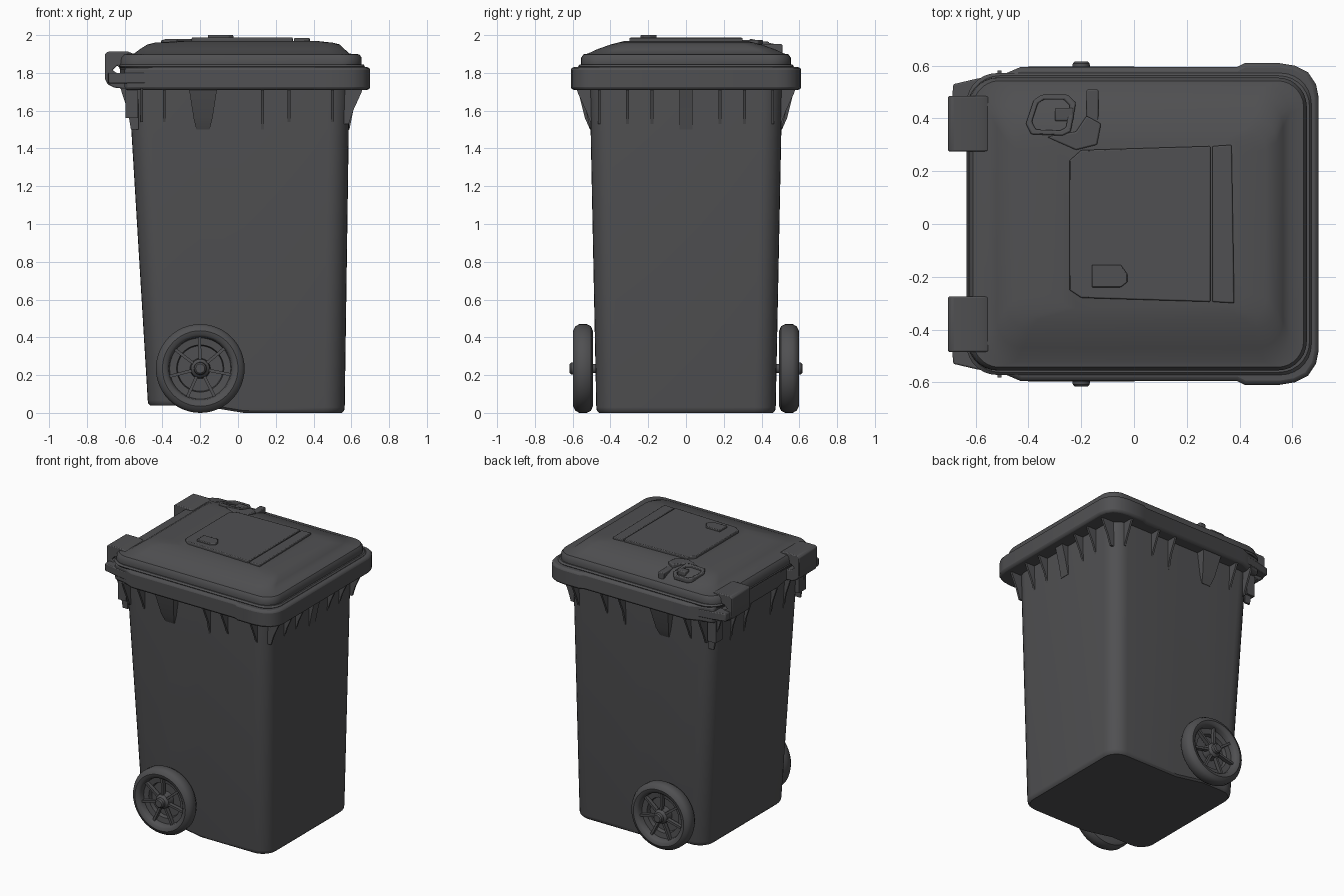
import bpy, bmesh, math
from mathutils import Vector, Matrix

if "Cube" in bpy.data.objects:
    bpy.data.objects.remove(bpy.data.objects["Cube"])

grey = bpy.data.materials.new("dark grey plastic")
grey.diffuse_color = (0.08, 0.08, 0.084, 1)
grey.use_nodes = True
grey.node_tree.nodes["Principled BSDF"].inputs["Base Color"].default_value = grey.diffuse_color


def finish(name, bm, bevel=0.0, angle=35):
    bmesh.ops.recalc_face_normals(bm, faces=bm.faces[:])
    me = bpy.data.meshes.new(name)
    bm.to_mesh(me)
    bm.free()
    me.materials.append(grey)
    ob = bpy.data.objects.new(name, me)
    bpy.context.collection.objects.link(ob)
    if bevel:
        m = ob.modifiers.new("bevel", 'BEVEL')
        m.width, m.segments, m.limit_method = bevel, 2, 'ANGLE'
    bpy.ops.object.select_all(action='DESELECT')
    ob.select_set(True)
    bpy.context.view_layer.objects.active = ob
    bpy.ops.object.shade_smooth_by_angle(angle=math.radians(angle))
    return ob


def loft(bm, rings):
    """Skin a list of equal-length closed rings and cap both ends."""
    vs = [[bm.verts.new(p) for p in r] for r in rings]
    n = len(vs[0])
    for a, b in zip(vs, vs[1:]):
        for i in range(n):
            j = (i + 1) % n
            bm.faces.new((a[i], a[j], b[j], b[i]))
    bm.faces.new(vs[0][::-1])
    bm.faces.new(vs[-1])


def prism(bm, pts, axis, a, b):
    """Extrude a 2D outline along an axis: x -> (y,z), y -> (x,z), z -> (x,y)."""
    def at(p, d):
        return {'x': (d, p[0], p[1]), 'y': (p[0], d, p[1]), 'z': (p[0], p[1], d)}[axis]
    loft(bm, [[at(p, a) for p in pts], [at(p, b) for p in pts]])


def rect(x0, x1, y0, y1):
    return [(x0, y0), (x1, y0), (x1, y1), (x0, y1)]


def rounded(x0, x1, hy, r, z, seg=7):
    out = []
    for k, (cx, cy) in enumerate([(x1 - r, hy - r), (x0 + r, hy - r),
                                  (x0 + r, r - hy), (x1 - r, r - hy)]):
        for i in range(seg + 1):
            t = math.pi / 2 * (k + i / seg)
            out.append((cx + r * math.cos(t), cy + r * math.sin(t), z))
    return out


def lathe(bm, profile, cx, cz, s, n=48):
    """Turn (radius, y) points around an axis along y."""
    loft(bm, [[(cx + r * math.cos(2 * math.pi * i / n), s * y,
                cz + r * math.sin(2 * math.pi * i / n)) for i in range(n)]
              for r, y in profile])


# tapered body, with the underside stepped up behind the axle
bm = bmesh.new()
loft(bm, [rounded(-0.465, 0.55, 0.46, 0.10, 0.0), rounded(-0.475, 0.562, 0.472, 0.11, 0.012),
          rounded(-0.478, 0.565, 0.475, 0.11, 0.03), rounded(-0.58, 0.59, 0.51, 0.11, 1.75)])
for x in (-0.2, 0.03):
    bmesh.ops.bisect_plane(bm, geom=bm.verts[:] + bm.edges[:] + bm.faces[:],
                           plane_co=(x, 0, 0), plane_no=(1, 0, 0))
for v in bm.verts:
    if v.co.z < 0.1:
        v.co.z += 0.038 * max(0, min(1, (0.03 - v.co.x) / 0.23))
finish("bin_body", bm)

# rim collar
half = [(0.70, 0.48), (0.69, 0.53), (0.66, 0.575), (0.61, 0.60), (0.55, 0.61), (0.42, 0.61),
        (0.39, 0.595), (-0.43, 0.595), (-0.50, 0.565), (-0.60, 0.545), (-0.605, 0.28), (-0.625, 0.15)]
bm = bmesh.new()
prism(bm, half + [(x, -y) for x, y in reversed(half)], 'z', 1.71, 1.83)
finish("rim_collar", bm, 0.016)

# support fins and wide pockets under the rim
bm = bmesh.new()


def fin(axis, s, wall, pos, w=0.014, depth=0.075, zb=1.53):
    pts = [(s * (wall - 0.04), 1.72), (s * (wall + depth), 1.72), (s * (wall + depth * 0.85), 1.69),
           (s * (wall + depth * 0.3), 1.60), (s * wall, zb), (s * (wall - 0.04), zb)]
    if axis == 'y':
        prism(bm, pts, 'x', pos - w / 2, pos + w / 2)
    else:
        prism(bm, pts, 'y', pos - w / 2, pos + w / 2)


for s in (-1, 1):
    for x in (-0.51, -0.39, 0.13, 0.27, 0.50):
        fin('y', s, 0.507, x, zb=1.50 if x in (0.13,) else 1.54)
    # wide tapering pocket on each side
    loft(bm, [[(x, s * y, z) for x, y in rect(-0.185 - w, -0.185 + w, 0.48, d)]
              for w, d, z in ((0.035, 0.508, 1.50), (0.05, 0.535, 1.56), (0.075, 0.575, 1.72))])
for y in (-0.46, -0.31, -0.18, 0.18, 0.31, 0.46):
    fin('x', 1, 0.587, y)
for y in (-0.49, -0.30, -0.15, 0.15, 0.30, 0.49):
    fin('x', -1, 0.567, y, depth=0.055, zb=1.50)
prism(bm, [(0.55, 1.72), (0.64, 1.72), (0.61, 1.60), (0.59, 1.50), (0.55, 1.50)], 'y', -0.035, 0.035)
for s in (-1, 1):
    prism(bm, rect(-0.595, -0.53, s * 0.43, s * 0.512), 'z', 1.56, 1.72)
finish("rim_fins", bm)

# lid
bm = bmesh.new()
loft(bm, [rounded(*r) for r in (
    (-0.625, 0.645, 0.55, 0.11, 1.815), (-0.63, 0.655, 0.555, 0.11, 1.84),
    (-0.625, 0.655, 0.555, 0.11, 1.88), (-0.61, 0.643, 0.543, 0.10, 1.898),
    (-0.55, 0.59, 0.52, 0.10, 1.902), (-0.52, 0.565, 0.47, 0.10, 1.925),
    (-0.48, 0.54, 0.40, 0.09, 1.95), (-0.44, 0.50, 0.36, 0.08, 1.96),
    (-0.28, 0.41, 0.32, 0.06, 1.97))])
finish("lid", bm, 0, 40)

# seam lip around the lid skirt
bm = bmesh.new()
loft(bm, [rounded(*r) for r in (
    (-0.625, 0.665, 0.565, 0.115, 1.825), (-0.635, 0.672, 0.572, 0.115, 1.835),
    (-0.625, 0.665, 0.562, 0.115, 1.845))])
finish("lid_lip", bm)

# raised flap in the lid, with hinge strip and finger tab
bm = bmesh.new()
prism(bm, [(-0.245, -0.25), (-0.20, -0.28), (0.29, -0.295), (0.29, 0.295), (-0.20, 0.28), (-0.245, 0.24)],
      'z', 1.95, 1.988)
prism(bm, [(0.297, -0.295), (0.38, -0.30), (0.37, 0.30), (0.297, 0.295)], 'z', 1.95, 1.985)
finish("lid_flap", bm, 0.005)
bm = bmesh.new()
prism(bm, [(-0.16, -0.24), (-0.05, -0.24), (-0.025, -0.22), (-0.025, -0.19), (-0.05, -0.155), (-0.16, -0.155)],
      'z', 1.98, 2.0)
finish("flap_tab", bm, 0.004)

# latch with wire loop on the lid
bm = bmesh.new()
loop = [(-0.39, 0.34), (-0.41, 0.38), (-0.38, 0.47), (-0.35, 0.49), (-0.25, 0.49), (-0.22, 0.46),
        (-0.24, 0.35), (-0.27, 0.335)]
c = Vector((-0.315, 0.415))
inner = [c + (Vector(p) - c) * 0.76 for p in loop]


def lid_z(y):
    return 1.967 - max(0, y - 0.35) * 0.22


n = len(loop)
rows = [[bm.verts.new((p[0], p[1], lid_z(p[1]) + h)) for p in ring]
        for ring, h in ((loop, -0.02), (loop, 0.012), (inner, 0.012), (inner, -0.02))]
for k in range(4):
    for i in range(n):
        j, a, b = (i + 1) % n, rows[k], rows[(k + 1) % 4]
        bm.faces.new((a[i], a[j], b[j], b[i]))
prism(bm, rect(-0.18, -0.135, 0.36, 0.51), 'z', 1.90, 1.952)
prism(bm, [(-0.33, 0.33), (-0.22, 0.28), (-0.14, 0.30), (-0.125, 0.38), (-0.18, 0.41), (-0.22, 0.35)],
      'z', 1.93, 1.975)
prism(bm, rect(-0.30, -0.23, 0.39, 0.44), 'z', 1.93, 1.965)
finish("lid_latch", bm, 0.006)

# hinges at the back, each an open C shape, with side arms
bm = bmesh.new()
hinge = [(-0.55, 1.90), (-0.58, 1.912), (-0.69, 1.912), (-0.705, 1.90), (-0.705, 1.77), (-0.69, 1.74),
         (-0.655, 1.722), (-0.56, 1.712), (-0.56, 1.79), (-0.635, 1.795), (-0.665, 1.815),
         (-0.64, 1.838), (-0.55, 1.845)]
for s in (-1, 1):
    prism(bm, hinge, 'y', s * 0.275, s * 0.485)
    prism(bm, [(-0.43, s * 0.58), (-0.60, s * 0.55), (-0.685, s * 0.53), (-0.69, s * 0.47), (-0.43, s * 0.45)],
          'z', 1.745, 1.80)
finish("lid_hinges", bm, 0.006)

# wheels: tyre with recessed disc, hub cap and spokes
WX, WZ = -0.2, 0.235
for s, side in ((-1, "front"), (1, "back")):
    bm = bmesh.new()
    lathe(bm, [(0.165, 0.50), (0.20, 0.493), (0.223, 0.503), (0.235, 0.525), (0.235, 0.565), (0.223, 0.586),
               (0.20, 0.597), (0.178, 0.592), (0.167, 0.58), (0.162, 0.552), (0.125, 0.548),
               (0.12, 0.52), (0.05, 0.52)], WX, WZ, s)
    finish(side + "_tyre", bm)
    bm = bmesh.new()
    lathe(bm, [(0.055, 0.51), (0.05, 0.572), (0.034, 0.588), (0.032, 0.608), (0.024, 0.616)], WX, WZ, s, 24)
    for k in range(7):
        m = (Matrix.Translation((WX, s * 0.56, WZ)) @ Matrix.Rotation(2 * math.pi * k / 7 + 0.2, 4, 'Y')
             @ Matrix.Translation((0.1, 0, 0)) @ Matrix.Diagonal((0.14, 0.028, 0.016, 1)))
        bmesh.ops.create_cube(bm, size=1, matrix=m)
    finish(side + "_hub_and_spokes", bm)

# axle
bm = bmesh.new()
lathe(bm, [(0.025, -0.51), (0.025, 0.51)], WX, WZ, 1, 16)
finish("axle", bm)
